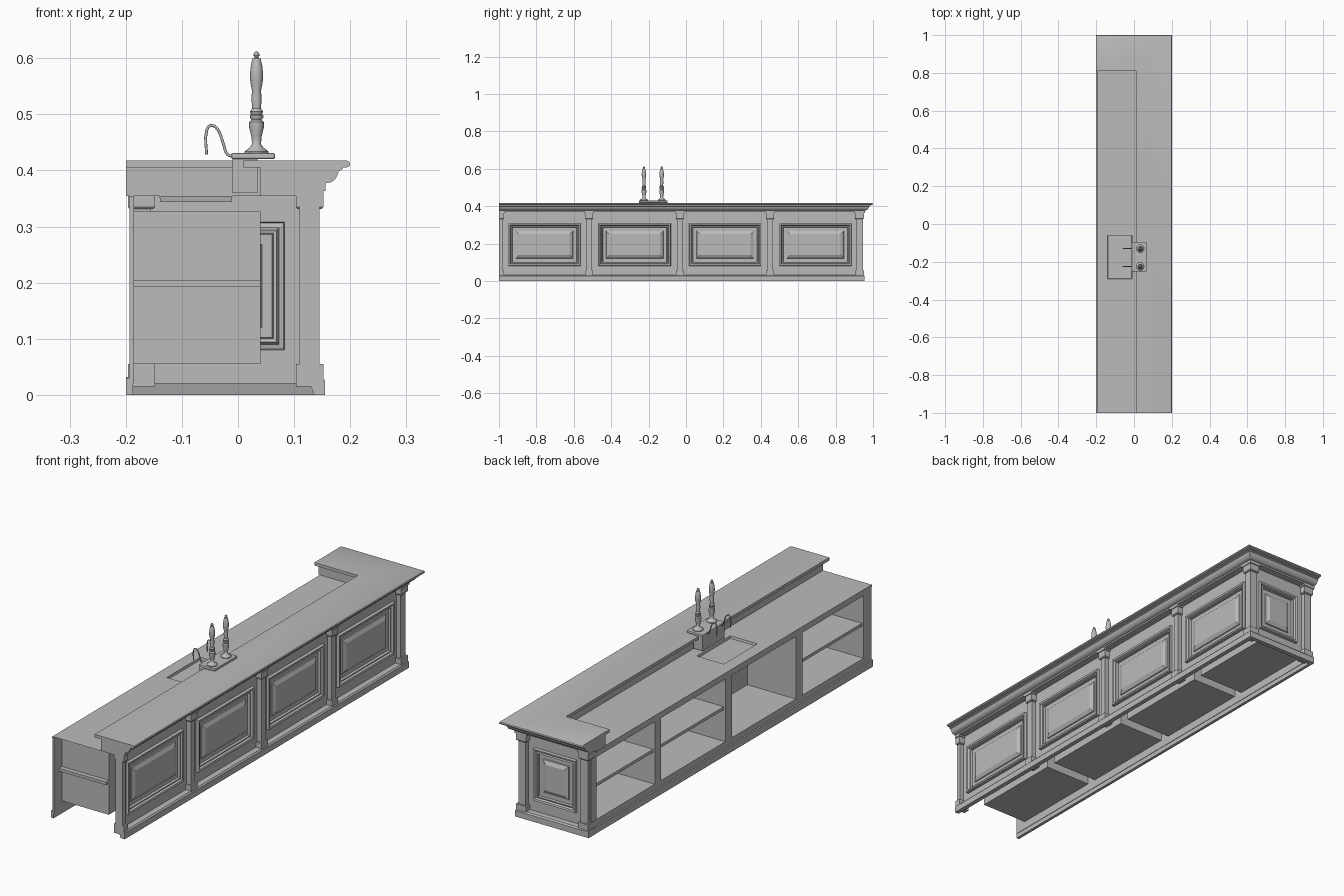
import bpy, bmesh, math
from mathutils import Vector

if "Cube" in bpy.data.objects:
    bpy.data.objects.remove(bpy.data.objects["Cube"])

grey = bpy.data.materials.new("plain grey")
grey.use_nodes = True
grey.diffuse_color = (0.5, 0.5, 0.5, 1)
grey.node_tree.nodes["Principled BSDF"].inputs["Base Color"].default_value = grey.diffuse_color


def finish(name, bm, facing=None, smooth=False):
    """Turn a bmesh into an object; open sheets are turned towards 'facing'."""
    bmesh.ops.recalc_face_normals(bm, faces=bm.faces)
    if facing:
        lean = sum((f.normal * f.calc_area() for f in bm.faces), Vector())
        if lean.dot(Vector(facing)) < 0:
            bmesh.ops.reverse_faces(bm, faces=bm.faces)
    mesh = bpy.data.meshes.new(name)
    bm.to_mesh(mesh)
    bm.free()
    mesh.materials.append(grey)
    ob = bpy.data.objects.new(name, mesh)
    bpy.context.collection.objects.link(ob)
    if smooth:
        bpy.ops.object.select_all(action="DESELECT")
        ob.select_set(True)
        bpy.context.view_layer.objects.active = ob
        bpy.ops.object.shade_smooth_by_angle(angle=math.radians(40))
    return ob


def add_box(bm, x, y, z):
    v = [bm.verts.new((a, b, c)) for a in x for b in y for c in z]
    quads = ((0, 1, 3, 2), (4, 6, 7, 5), (0, 4, 5, 1), (2, 3, 7, 6), (0, 2, 6, 4), (1, 5, 7, 3))
    return [bm.faces.new([v[i] for i in q]) for q in quads]


def boxes(name, *spans):
    bm = bmesh.new()
    for s in spans:
        add_box(bm, *s)
    return finish(name, bm)


END_OFFSET = 0.8  # the short side repeats the long side's profile at y = x + offset
BACK = -0.2


def sweep(name, profile, back=BACK, smooth=False):
    """Sweep a closed (x, z) profile round the mitred corner."""
    bm = bmesh.new()
    rows = [[bm.verts.new(p) for p in ((x, -1, z), (x, x + END_OFFSET, z), (back, x + END_OFFSET, z))]
            for x, z in profile]
    for a, b in zip(rows, rows[1:] + rows[:1]):
        for i in range(2):
            bm.faces.new((a[i], a[i + 1], b[i + 1], b[i]))
    for i in (0, 2):
        bm.faces.new([r[i] for r in rows])
    return finish(name, bm, smooth=smooth)


def nested_sheet(name, rects, place, facing):
    """Sheet of nested rectangles (u0, u1, v0, v1, depth)."""
    bm = bmesh.new()
    loops = [[bm.verts.new(place(u, v, d)) for u, v in ((a, c), (b, c), (b, e), (a, e))]
             for a, b, c, e, d in rects]
    for p, q in zip(loops, loops[1:]):
        for i in range(4):
            j = (i + 1) % 4
            bm.faces.new((p[i], p[j], q[j], q[i]))
    bm.faces.new(loops[-1])
    return finish(name, bm, facing)


# Panelled walls: moulding ring and raised field, as (inset, depth)
STEPS = ((0, 0), (0.002, 0.012), (0.01, 0.01), (0.014, 0.002), (0.02, 0.004),
         (0.022, -0.006), (0.04, -0.006), (0.042, -0.002), (0.058, 0.006))
WALL = 0.125


def panel_rects(tile, u0, u1):
    return [(*tile, 0.02, 0.372, 0)] + [
        (u0 + i, u1 - i, 0.08 + i, 0.308 - i, d) for i, d in STEPS]


tiles = [-1, -0.5175, -0.033, 0.45, WALL + END_OFFSET]
for n in range(4):
    mid = -0.757 + 0.483 * n
    nested_sheet(f"front_panel_{n + 1}", panel_rects(tiles[n:n + 2], mid - 0.193, mid + 0.193),
                 lambda u, v, d: (WALL + d, u, v), (1, 0, 0))
nested_sheet("end_panel", panel_rects((-0.193, WALL), -0.123, 0.083),
             lambda u, v, d: (u, WALL + END_OFFSET + d, v), (0, 1, 0))

# Mouldings round the two outer sides
sweep("plinth", [(0.135, 0), (0.155, 0), (0.155, 0.026), (0.15, 0.032), (0.125, 0.032)])
sweep("crown_moulding", [(0.04, 0.354), (0.105, 0.354), (0.105, 0.37), (0.156, 0.37), (0.156, 0.377),
                         (0.166, 0.379), (0.173, 0.384), (0.177, 0.391), (0.18, 0.399),
                         (0.186, 0.402), (0.186, 0.405), (0.04, 0.405)], smooth=True)
sweep("bar_top", [(0.01, 0.405), (0.193, 0.405), (0.198, 0.407), (0.2, 0.4115),
                  (0.198, 0.416), (0.193, 0.418), (0.01, 0.418)], smooth=True)


# Pilasters with base block and flared capital
def pilaster(name, x0, x1, y0, y1, low_y=True):
    bm = bmesh.new()
    add_box(bm, (x0, x1), (y0, y1), (0.02, 0.37))

    def collar(grow, z):
        return add_box(bm, (x0 - grow, x1 + grow), (y0 - grow * low_y, y1 + grow), z)
    base = collar(0.007, (0.015, 0.055))[5]
    capital = collar(0.007, (0.335, 0.368))[4]
    collar(0.011, (0.363, 0.372))
    for face, grow in ((base, 0.003), (capital, 0.004)):
        bmesh.ops.inset_region(bm, faces=[face], thickness=grow, depth=grow)
    finish(name, bm)


for n, y in enumerate(tiles[1:4]):
    pilaster(f"front_pilaster_{n + 1}", 0.115, 0.145, y - 0.014, y + 0.014)
pilaster("open_end_pilaster", 0.11, 0.145, -1, -0.98, low_y=False)
pilaster("corner_pilaster", 0.11, 0.145, 0.91, 0.945)
pilaster("back_pilaster", -0.189, -0.155, 0.91, 0.945)

# Shelf side: face frame, kick board, open cabinets
bays = [(-0.945, -0.525), (-0.48, -0.04), (0.005, 0.447), (0.49, 0.89)]
edges = [-1] + [y for bay in bays for y in bay] + [0.93]
frame_x = (-0.193, -0.185)
frame = [(frame_x, (edges[i], edges[i + 1]), (0.055, 0.327)) for i in range(0, len(edges), 2)]
frame += [(frame_x, (-1, 0.93), z) for z in ((0.02, 0.055), (0.327, 0.352))]
boxes("face_frame", *frame)
boxes("kick_board", ((BACK, -0.187), (-1, 0.955), (0, 0.03)))

for n, bay in enumerate(bays):
    bm = bmesh.new()
    back_face = add_box(bm, (-0.185, 0.04), bay, (0.055, 0.327))[0]
    bmesh.ops.delete(bm, geom=[back_face], context="FACES_ONLY")
    finish(f"cabinet_{n + 1}", bm)
    if n != 1:
        boxes(f"shelf_{n + 1}", ((-0.185, 0.04), (bay[0] - 0.02, bay[1] + 0.012), (0.192, 0.205)))

# Worktop with sunken drip tray
nested_sheet("worktop", [(-0.194, 0.04, -1, 0.84, 0.354), (-0.14, -0.01, -0.29, -0.06, 0.354),
                         (-0.138, -0.012, -0.288, -0.062, 0.344)],
             lambda u, v, d: (u, v, d), (0, 0, 1))
boxes("worktop_edge", ((-0.194, -0.185), (-1, 0.84), (0.345, 0.354)))

# Tap stand
boxes("tap_stand", ((-0.01, 0.035), (-0.25, -0.1), (0.36, 0.424)))
plate = boxes("tap_plate", ((-0.012, 0.066), (-0.252, -0.098), (0.42, 0.431)))
bevel = plate.modifiers.new("Bevel", "BEVEL")
bevel.width = 0.003
bevel.segments = 2

# Turned tap handles and bent spouts
HANDLE = [(0.021, 0.43), (0.021, 0.434), (0.012, 0.441), (0.008, 0.447), (0.009, 0.46), (0.013, 0.476),
          (0.013, 0.486), (0.009, 0.49), (0.012, 0.494), (0.012, 0.498), (0.01, 0.5), (0.012, 0.505),
          (0.008, 0.51), (0.009, 0.53), (0.008, 0.542), (0.011, 0.557), (0.012, 0.57), (0.01, 0.588),
          (0.007, 0.6), (0.003, 0.601), (0.006, 0.606), (0.003, 0.611), (0, 0.612)]
SPOUT = [(-0.008, 0.425), (-0.018, 0.428), (-0.026, 0.447), (-0.035, 0.471), (-0.043, 0.479),
         (-0.051, 0.479), (-0.056, 0.47), (-0.056, 0.428)]
for n, y in enumerate((-0.225, -0.13)):
    bm = bmesh.new()
    ring = [bm.verts.new((0.033 + r, y, z)) for r, z in HANDLE]
    chain = [bm.edges.new(pair) for pair in zip(ring, ring[1:])]
    bmesh.ops.spin(bm, geom=ring + chain, cent=(0.033, y, 0), axis=(0, 0, 1),
                   angle=math.tau, steps=20, use_duplicate=False)
    bmesh.ops.remove_doubles(bm, verts=bm.verts, dist=0.0001)
    finish(f"tap_handle_{n + 1}", bm, smooth=True)

    curve = bpy.data.curves.new(f"tap_spout_{n + 1}", "CURVE")
    curve.dimensions = "3D"
    curve.bevel_depth = 0.0025
    curve.use_fill_caps = True
    curve.resolution_u = 4
    path = curve.splines.new("BEZIER")
    path.bezier_points.add(len(SPOUT) - 1)
    for point, (x, z) in zip(path.bezier_points, SPOUT):
        point.co = (x, y, z)
        point.handle_left_type = point.handle_right_type = "AUTO"
    curve.materials.append(grey)
    bpy.context.collection.objects.link(bpy.data.objects.new(curve.name, curve))
